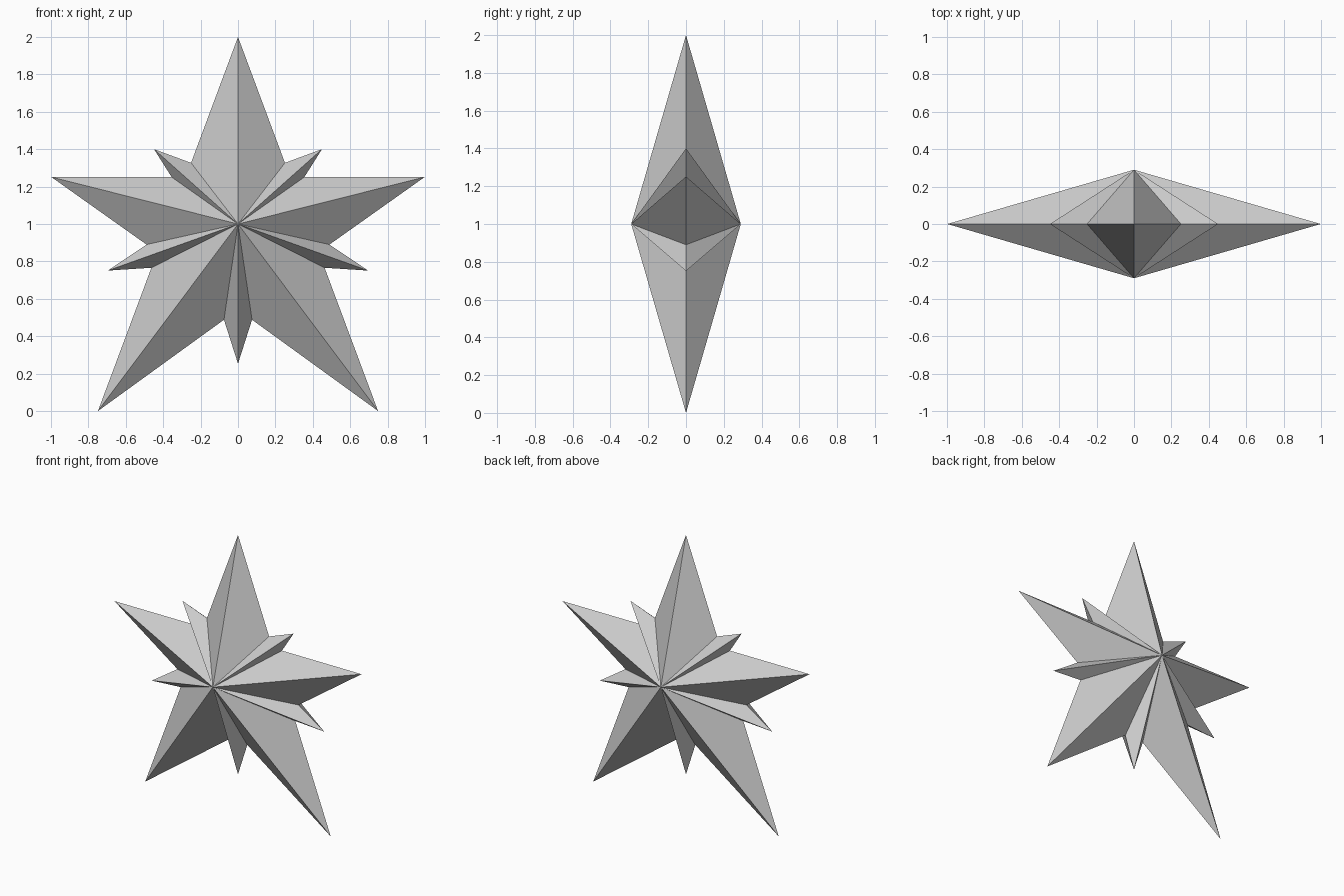
import bpy, bmesh

if "Cube" in bpy.data.objects:
    bpy.data.objects.remove(bpy.data.objects["Cube"])

# Right half of the star outline in the XZ plane, top tip to bottom tip
half = [(0, 2), (0.251, 1.327), (0.449, 1.4), (0.355, 1.251), (0.998, 1.251),
        (0.489, 0.89), (0.696, 0.751), (0.463, 0.766), (0.749, 0),
        (0.075, 0.488), (0, 0.253)]
outline = half + [(-x, z) for x, z in reversed(half[1:-1])]

# Faceted star: the outline is fanned to a front and a back apex
bm = bmesh.new()
rim = [bm.verts.new((x, 0, z)) for x, z in outline]
for y in (-0.29, 0.29):
    apex = bm.verts.new((0, y, 1))
    for i, v in enumerate(rim):
        bm.faces.new((v, rim[(i + 1) % len(rim)], apex))
bmesh.ops.recalc_face_normals(bm, faces=bm.faces)

mesh = bpy.data.meshes.new("star")
bm.to_mesh(mesh)
bm.free()
bpy.context.collection.objects.link(bpy.data.objects.new("star", mesh))
